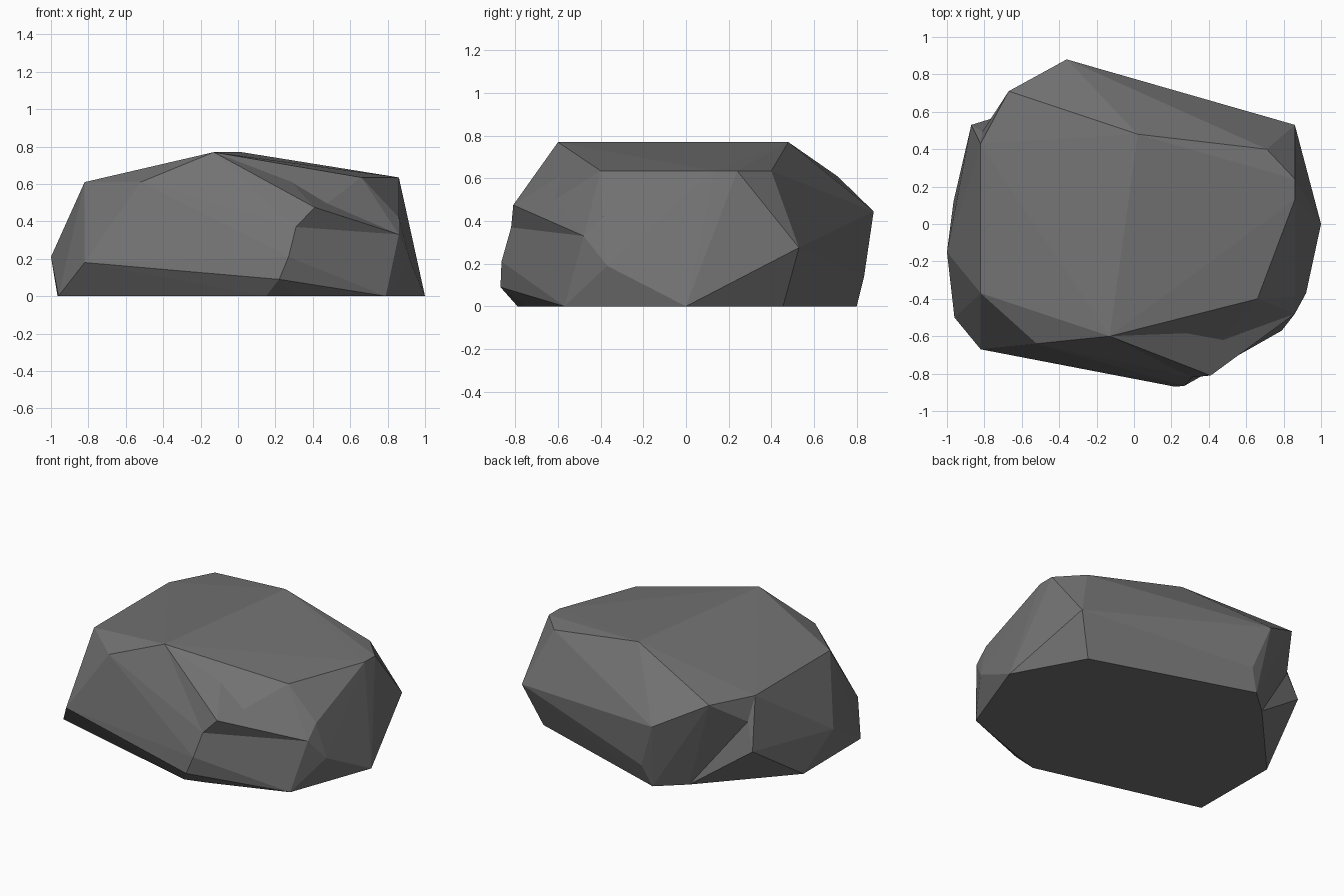
import bpy, bmesh

if "Cube" in bpy.data.objects:
    bpy.data.objects.remove(bpy.data.objects["Cube"])

stone = bpy.data.materials.new("dark_grey_stone")
stone.diffuse_color = (0.17, 0.17, 0.17, 1)
stone.use_nodes = True
stone.node_tree.nodes["Principled BSDF"].inputs["Base Color"].default_value = stone.diffuse_color


def convex_rock(name, points):
    """Flat-shaded stone chunk: the convex hull of its corner points."""
    bm = bmesh.new()
    for p in points:
        bm.verts.new(p)
    hull = bmesh.ops.convex_hull(bm, input=bm.verts)
    loose = set(hull["geom_interior"]) | set(hull["geom_unused"])
    bmesh.ops.delete(bm, geom=[v for v in loose if isinstance(v, bmesh.types.BMVert)],
                     context="VERTS")
    bmesh.ops.recalc_face_normals(bm, faces=bm.faces)
    mesh = bpy.data.meshes.new(name)
    bm.to_mesh(mesh)
    bm.free()
    mesh.materials.append(stone)
    obj = bpy.data.objects.new(name, mesh)
    bpy.context.collection.objects.link(obj)
    return obj


# corners shared between the main rock and its two chips
ridge_front, step_front = (-0.13, -0.60, 0.77), (0.26, -0.55, 0.635)
right_corner, under_ledge = (0.86, -0.48, 0.33), (0.31, -0.82, 0.37)
left_top_back, left_top_front = (-0.82, 0.43, 0.61), (-0.82, -0.37, 0.61)
notch_top, notch_base = (-0.81, 0.495, 0.455), (-0.48, 0.65, 0)
left_base, left_tip = (-0.965, 0.12, 0), (-1.0, -0.15, 0.21)

# flat underside outline
base = [(x, y, 0) for x, y in [(1, 0), (0.75, 0.455), (-0.31, 0.80), (-0.96, -0.50),
                               (0.15, -0.79), (0.30, -0.745), (0.79, -0.57)]]
base += [notch_base, left_base]
# corners around the flanks
flank = [(-0.36, 0.88, 0.445), (-0.25, 0.835, 0.14), (0.86, 0.53, 0.275),
         (0.92, -0.37, 0.19), (0.86, -0.39, 0.42), (0.27, -0.865, 0.21),
         (0.22, -0.87, 0.09), (-0.82, -0.67, 0.18),
         right_corner, under_ledge, notch_top, left_tip]
# left shoulder, central ridge, right step
crown = [(-0.67, 0.71, 0.61), (-0.52, -0.64, 0.61), left_top_back, left_top_front,
         (0.02, 0.48, 0.77), ridge_front,
         (0.71, 0.40, 0.635), (0.86, 0.24, 0.635), (0.86, 0.13, 0.635),
         (0.66, -0.40, 0.635), step_front]

convex_rock("main_rock", base + flank + crown)

# overhanging ledge at the front right
convex_rock("front_ledge", [ridge_front, step_front, right_corner, under_ledge,
                            (0.41, -0.81, 0.475)])

# bulge on the left that closes the back notch
convex_rock("left_bulge", [left_top_back, left_top_front, notch_top, notch_base,
                           left_base, left_tip, (-0.87, 0.53, 0.28)])
